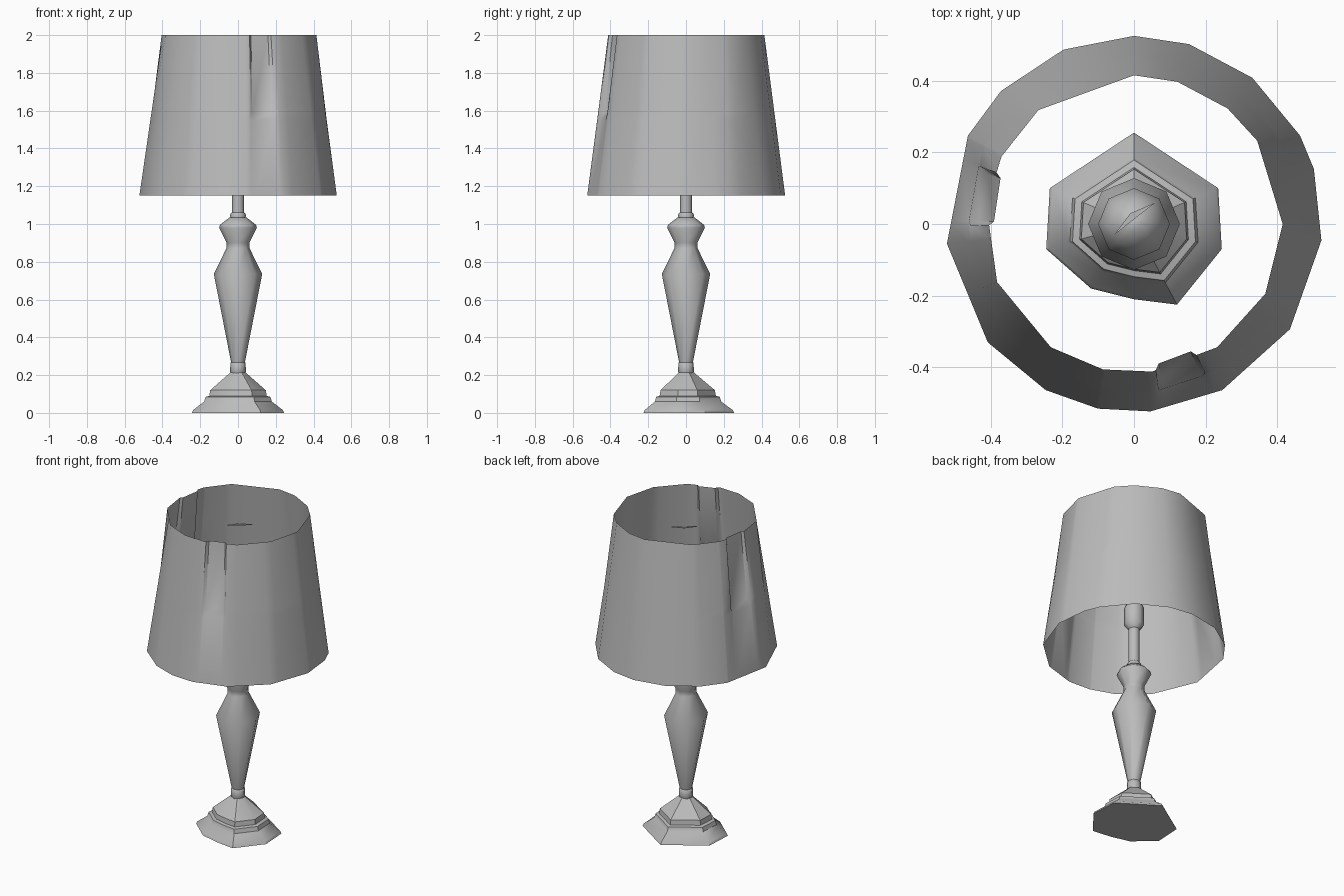
import bpy, bmesh
from math import radians, cos, sin, pi

cube = bpy.data.objects.get("Cube")
if cube:
    bpy.data.objects.remove(cube, do_unlink=True)

grey = bpy.data.materials.new("plain_grey")
grey.use_nodes = True
grey.diffuse_color = (0.5, 0.5, 0.5, 1)
grey.node_tree.nodes["Principled BSDF"].inputs["Base Color"].default_value = (0.5, 0.5, 0.5, 1)


def loft(name, rings, caps=False, angle=50):
    """Skin closed rings that all have the same number of points."""
    bm = bmesh.new()
    loops = [[bm.verts.new(p) for p in ring] for ring in rings]
    n = len(loops[0])
    for low, high in zip(loops, loops[1:]):
        for i in range(n):
            j = (i + 1) % n
            bm.faces.new((low[i], low[j], high[j], high[i]))
    if caps:
        bm.faces.new(loops[0][::-1])
        bm.faces.new(loops[-1])
    mesh = bpy.data.meshes.new(name)
    bm.to_mesh(mesh)
    bm.free()
    mesh.materials.append(grey)
    obj = bpy.data.objects.new(name, mesh)
    bpy.context.collection.objects.link(obj)
    bpy.ops.object.select_all(action="DESELECT")
    obj.select_set(True)
    bpy.context.view_layer.objects.active = obj
    bpy.ops.object.shade_smooth_by_angle(angle=radians(angle))
    return obj


def turned(name, profile, sides, angle=50):
    rings = [[(r * sin(2 * pi * i / sides), -r * -cos(2 * pi * i / sides), z)
              for i in range(sides)][::-1] for r, z in profile]
    return loft(name, rings, True, angle)


# Lampshade: two uneven polygon rims joined by an open wall with two pressed-in grooves
BOTTOM = [-5, 17, 28, 51, 73, 90, 112, 135, 152, 186, 219, 242, 259, 275, 298, 326]
TOP = [0, 34, 51, 73, 90, 130, 153, 173, 203, 236, 258, 277, 304, 332]
GROOVES = [(161, 179), (280, 294)]


def rim(t, corners, radius):
    """Distance from the axis to a polygon rim at angle t."""
    ends = corners + [corners[0] + 360]
    t = (t - corners[0]) % 360 + corners[0]
    a, b = next((a, b) for a, b in zip(ends, ends[1:]) if a <= t <= b)
    return radius * cos(radians(b - a) / 2) / cos(radians(t - (a + b) / 2))


angles = set(a % 360 for a in BOTTOM + TOP)
for a, b in GROOVES:
    angles = {t for t in angles if not a - 3 < t < b + 3} | {a - 1.5, a, b, b + 1.5}
angles = sorted(angles)


def shade_ring(z, depth):
    f = (z - 1.15) / 0.85
    ring = []
    for t in angles:
        r = (1 - f) * rim(t, BOTTOM, 0.525) + f * rim(t, TOP, 0.415)
        if any(a <= t <= b for a, b in GROOVES):
            r -= depth
        ring.append((r * cos(radians(t)), r * sin(radians(t)), z))
    return ring


loft("lampshade", [shade_ring(1.15, 0), shade_ring(1.55, 0),
                   shade_ring(1.59, 0.025), shade_ring(2.0, 0.015)])

# Foot: lopsided flared plate stepping up to a small cone
OUTLINE = [(0, 0.255), (-0.235, 0.1), (-0.245, -0.07), (-0.12, -0.18),
           (0, -0.21), (0.12, -0.225), (0.245, -0.07), (0.235, 0.1)]
STEPS = [(1, 0), (0.97, 0.015), (0.73, 0.06), (0.7, 0.085), (0.62, 0.09),
         (0.6, 0.12), (0.16, 0.215)]
loft("foot", [[(x * s, y * s, z) for x, y in OUTLINE] for s, z in STEPS], True, 35)

# Stem: collar, tapered vase body, waist and shoulder
turned("collar", [(0.03, 0.19), (0.042, 0.22), (0.04, 0.265), (0.034, 0.27)], 8)
turned("vase_body", [(0.036, 0.265), (0.128, 0.735), (0.062, 0.87), (0.06, 0.9),
                     (0.1, 0.98), (0.096, 0.995), (0.045, 1.035)], 8, 60)
turned("neck_ring", [(0.04, 1.03), (0.042, 1.05), (0.034, 1.06)], 8)
turned("pole", [(0.033, 1.05), (0.033, 1.3)], 8)

# Lamp holder and bulb inside the shade
turned("socket", [(0.033, 1.28), (0.058, 1.31), (0.058, 1.42), (0.045, 1.45)], 8)
turned("bulb", [(0.045, 1.45), (0.1, 1.58), (0.1, 1.66), (0.07, 1.74), (0.02, 1.78)], 8, 70)

# Small three-cornered cap above the bulb
cap = [(-0.055, -0.03), (0.06, 0.06), (-0.01, 0.03)]
loft("top_cap", [[(x, y, z) for x, y in cap] for z in (1.925, 1.93)], True)
